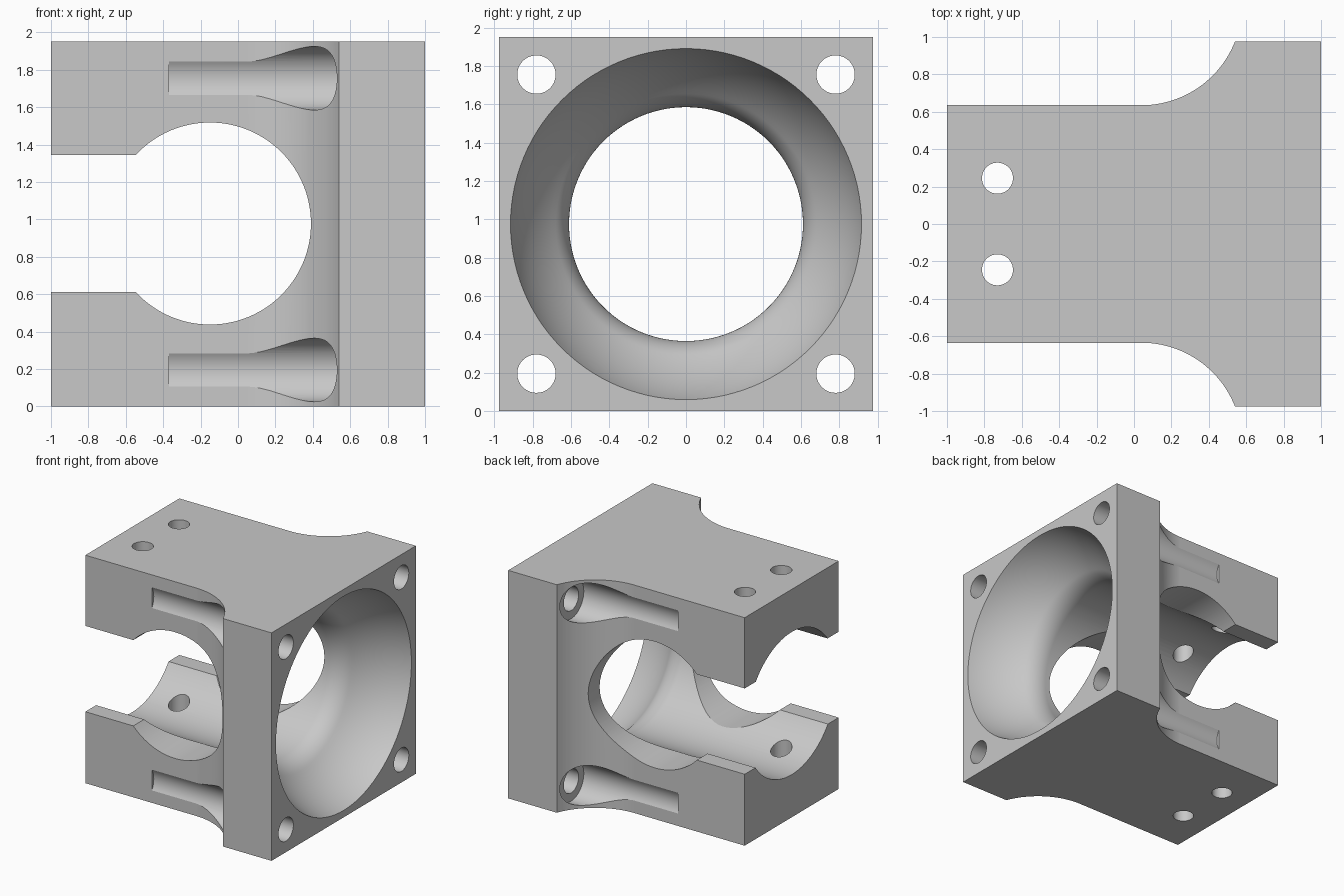
import bpy
import bmesh
from math import sin, cos, pi, radians, atan2, hypot
from mathutils import Matrix, Vector

cube = bpy.data.objects.get("Cube")
if cube:
    bpy.data.objects.remove(cube, do_unlink=True)

HALF = 0.975          # half width, and height of the bore axis
TOP = 2 * HALF
MID = Vector((0, 0, HALF))

grey = bpy.data.materials.new("light_grey")
grey.use_nodes = True
grey.diffuse_color = (0.58, 0.58, 0.58, 1)
grey.node_tree.nodes["Principled BSDF"].inputs["Base Color"].default_value = grey.diffuse_color


def make_object(name, bm):
    bmesh.ops.recalc_face_normals(bm, faces=bm.faces)
    mesh = bpy.data.meshes.new(name)
    bm.to_mesh(mesh)
    bm.free()
    mesh.materials.append(grey)
    obj = bpy.data.objects.new(name, mesh)
    bpy.context.collection.objects.link(obj)
    return obj


def arc(cx, cy, r, start, end, steps):
    angles = [start + (end - start) * i / steps for i in range(steps + 1)]
    return [(cx + r * cos(a), cy + r * sin(a)) for a in angles]


def loft(name, rings):
    """Closed solid through matching rings of points."""
    bm = bmesh.new()
    loops = [[bm.verts.new(p) for p in ring] for ring in rings]
    n = len(loops[0])
    for a, b in zip(loops, loops[1:]):
        for i in range(n):
            j = (i + 1) % n
            bm.faces.new((a[i], a[j], b[j], b[i]))
    bm.faces.new(loops[0])
    bm.faces.new(loops[-1])
    return make_object(name, bm)


def revolve(name, profile, centre=MID, axis="X", n=64):
    """Solid of revolution from (distance along axis, radius) pairs."""
    rot = {"X": Matrix.Identity(3),
           "Y": Matrix.Rotation(pi / 2, 3, "Z"),
           "Z": Matrix.Rotation(-pi / 2, 3, "Y")}[axis]
    turns = [2 * pi * i / n for i in range(n)]
    return loft(name, [[rot @ Vector((d, r * cos(t), r * sin(t))) + Vector(centre)
                        for t in turns] for d, r in profile])


# Housing: narrow body sweeping out to a square flange
side = [(-1, 0.635)] + arc(0.04, 1.172, 0.537, -pi / 2, atan2(HALF - 1.172, 0.5), 24)[:-1]
side += [(0.54, HALF), (1, HALF)]
outline = side + [(x, -y) for x, y in reversed(side)]
housing = loft("bearing_housing", [[(x, y, z) for x, y in outline] for z in (0, TOP)])

cutters = []

# Main bore with a rounded throat opening into a spherical bowl
bowl_x, bowl_r, bowl_rad = 1.252, 0.028, 0.9225
rim = atan2(0.915 - bowl_r, 1 - bowl_x)
bore = [(-1.2, 0.61)] + arc(0.43, 0.85, 0.24, -pi / 2, -pi / 4, 12)
bore += arc(bowl_x, bowl_r, bowl_rad, radians(135), rim, 16)[1:] + [(1.2, 0.95)]
cutters.append(revolve("bore_cutter", bore, n=112))

# Round side window and the open slot running out of the rear end
cutters.append(revolve("window_cutter", [(-1.2, 0.54), (1.2, 0.54)],
                       (-0.15, 0, HALF + 0.003), "Y", 112))
slot = [(-1.2, -1.2), (-0.3, -1.2), (-0.3, 1.2), (-1.2, 1.2)]
cutters.append(loft("slot_cutter", [[(x, y, HALF + 0.003 + dz) for x, y in slot]
                                    for dz in (-0.367, 0.367)]))

# Flange bolt holes, each widening into a head clearance groove
bolt = [(-0.37, 0.17), (0.54, 0.17), (0.54, 0.1), (1.2, 0.1)]
for sy in (-1, 1):
    for sz in (-1, 1):
        cutters.append(revolve("bolt_cutter", bolt, (0, sy * 0.78, HALF + sz * 0.78), n=56))

    # Small vertical holes through both arms
    cutters.append(revolve("arm_hole_cutter", [(-0.2, 0.083), (TOP + 0.2, 0.083)],
                           (-0.73, sy * 0.245, 0), "Z", 48))

# Cut the housing, then discard the cutters
bpy.ops.object.select_all(action="DESELECT")
bpy.context.view_layer.objects.active = housing
housing.select_set(True)
for cutter in cutters:
    cutter.hide_render = True
    mod = housing.modifiers.new("cut", "BOOLEAN")
    mod.operation = "DIFFERENCE"
    mod.solver = "EXACT"
    mod.object = cutter
    bpy.ops.object.modifier_apply(modifier=mod.name)
    bpy.data.objects.remove(cutter, do_unlink=True)

# Smooth curved walls, crisp machined edges
bpy.ops.object.shade_smooth_by_angle(angle=radians(25))
weighted = housing.modifiers.new("flat_faces", "WEIGHTED_NORMAL")
weighted.keep_sharp = True
